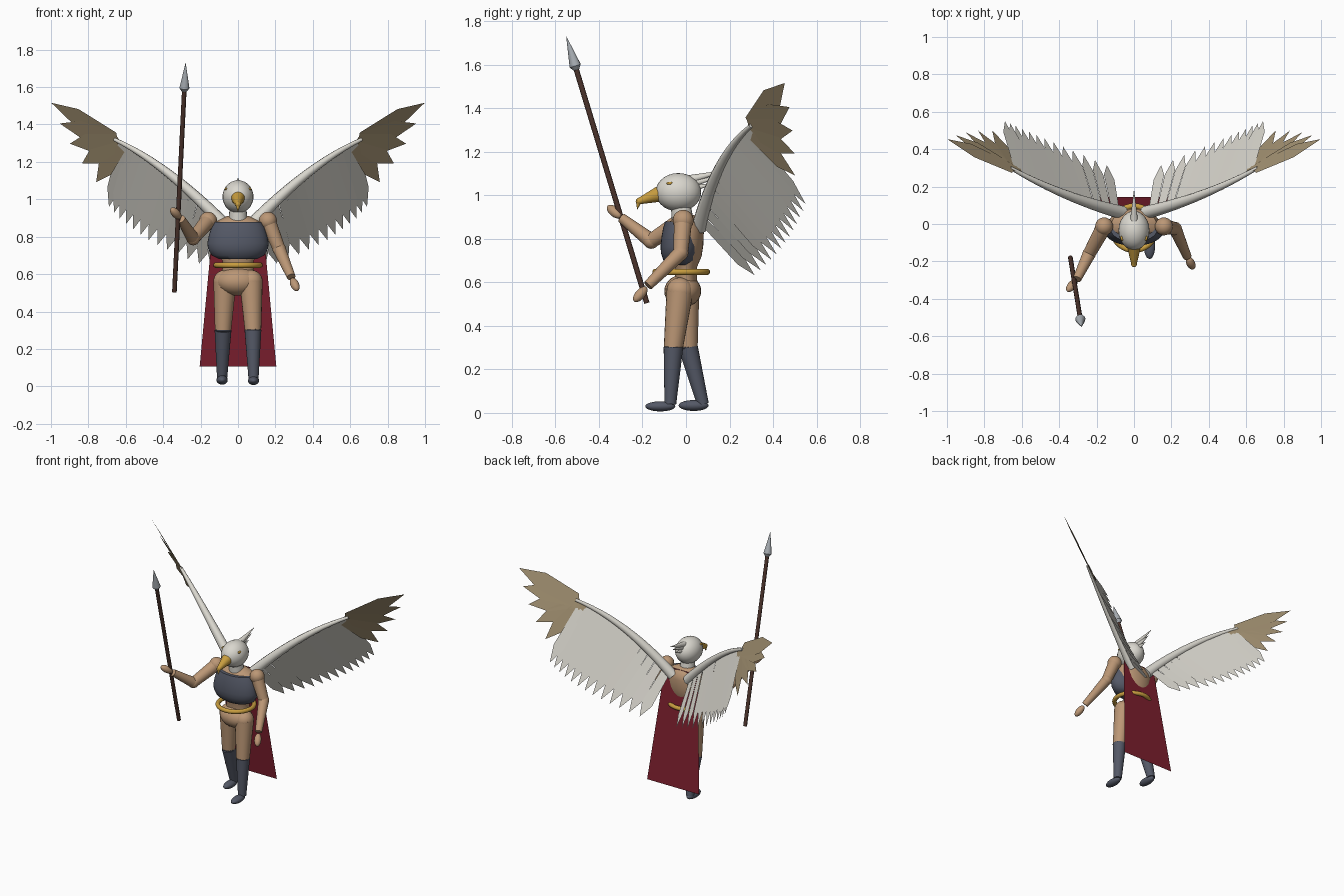
import bpy, bmesh, math
from mathutils import Vector, Matrix

cube = bpy.data.objects.get("Cube")
if cube:
    bpy.data.objects.remove(cube, do_unlink=True)


def material(name, r, g, b):
    m = bpy.data.materials.new(name)
    m.use_nodes = True
    m.diffuse_color = (r, g, b, 1)
    m.node_tree.nodes["Principled BSDF"].inputs["Base Color"].default_value = (r, g, b, 1)
    return m


skin = material("tan skin", .50, .31, .18)
white = material("white feather", .70, .68, .62)
brown = material("brown feather", .36, .28, .165)
slate = material("slate armour", .09, .10, .135)
red = material("dark red cloth", .21, .014, .028)
gold = material("gold", .58, .34, .05)
wood = material("dark wood", .075, .035, .026)
steel = material("spear steel", .40, .43, .46)


def finish(name, bm, mat, smooth=True):
    mesh = bpy.data.meshes.new(name)
    if smooth:
        bmesh.ops.recalc_face_normals(bm, faces=bm.faces)
    bm.to_mesh(mesh)
    bm.free()
    ob = bpy.data.objects.new(name, mesh)
    bpy.context.collection.objects.link(ob)
    mesh.materials.append(mat)
    if smooth:
        bpy.ops.object.select_all(action='DESELECT')
        ob.select_set(True)
        bpy.context.view_layer.objects.active = ob
        bpy.ops.object.shade_smooth_by_angle(angle=math.radians(40))
    return ob


def aim(direction):
    return Vector(direction).to_track_quat('Z', 'Y').to_matrix().to_4x4()


def ball(name, mat, center, radii, direction=(0, 0, 1)):
    bm = bmesh.new()
    matrix = Matrix.Translation(center) @ aim(direction) @ Matrix.Diagonal((*radii, 1))
    bmesh.ops.create_uvsphere(bm, u_segments=24, v_segments=14, radius=1, matrix=matrix)
    return finish(name, bm, mat)


def rod(name, mat, a, b, ra, rb, sides=20):
    a, b = Vector(a), Vector(b)
    bm = bmesh.new()
    bmesh.ops.create_cone(bm, cap_ends=True, segments=sides, radius1=ra, radius2=rb,
                          depth=(b - a).length,
                          matrix=Matrix.Translation((a + b) / 2) @ aim(b - a))
    return finish(name, bm, mat)


def loft(name, mat, rings, depth, y, sides=32):
    """Stack of elliptical rings given as (half width, height)."""
    bm = bmesh.new()
    loops = []
    for r, z in rings:
        angles = [math.tau * i / sides for i in range(sides)]
        loops.append([bm.verts.new((r * math.cos(a), y + r * depth * math.sin(a), z)) for a in angles])
    for low, high in zip(loops, loops[1:]):
        for i in range(sides):
            j = (i + 1) % sides
            bm.faces.new((low[i], low[j], high[j], high[i]))
    bm.faces.new(loops[0][::-1])
    bm.faces.new(loops[-1])
    return finish(name, bm, mat)


def bezier(p0, p1, p2, t):
    return Vector(p0) * (1 - t) ** 2 + Vector(p1) * 2 * t * (1 - t) + Vector(p2) * t * t


# Torso, breastplate, hips and belt
loft("torso", skin, [(.085, .60), (.083, .67), (.118, .72), (.13, .77), (.135, .84),
                     (.12, .88), (.06, .91)], .61, 0)
loft("breastplate", slate, [(.10, .68), (.14, .70), (.16, .735), (.164, .765), (.155, .81),
                            (.142, .85), (.125, .88)], .55, -.027)
ball("hips", skin, (0, -.015, .56), (.118, .085, .075))
bm = bmesh.new()
ring = [(.118 + .015 * math.cos(math.tau * i / 10), .015 * math.sin(math.tau * i / 10)) for i in range(10)]
verts = [bm.verts.new((r, 0, z)) for r, z in ring]
edges = [bm.edges.new((verts[i], verts[i - 1])) for i in range(10)]
bmesh.ops.spin(bm, geom=verts + edges, axis=(0, 0, 1), cent=(0, 0, 0), angle=math.tau, steps=36,
               use_merge=True)
bmesh.ops.translate(bm, verts=bm.verts, vec=(0, -.022, .648))
finish("belt", bm, gold)

# Head, beak, eyes and crest
rod("neck", white, (0, -.015, .88), (0, -.025, .96), .05, .045)
ball("head", white, (0, -.035, 1.014), (.083, .105, .088))
rod("beak", gold, (0, -.125, 1.005), (0, -.218, .972), .036, .014)
ball("beak_bend", gold, (0, -.216, .973), (.015, .015, .015))
rod("beak_hook", gold, (0, -.216, .976), (0, -.224, .935), .015, .001)
for side, label in ((1, "left"), (-1, "right")):
    ball(label + "_eye", gold, (side * .064, -.075, 1.055), (.008, .015, .007))
for i, (y, z) in enumerate(((.18, 1.115), (.15, 1.085), (.12, 1.05))):
    rod(f"crest_feather_{i + 1}", white, (0, .01, 1.07 - .02 * i), (0, y, z), .022, .001, 12)

# Legs, boots and feet
for label, hip, knee, ankle, foot in (
        ("left", (.07, -.028, .56), (.08, -.058, .30), (.083, -.072, .04), (.083, -.118, .03)),
        ("right", (-.07, .0, .56), (-.08, .01, .30), (-.085, .078, .04), (-.085, .035, .034))):
    rod(label + "_thigh", skin, hip, knee, .062, .044)
    ball(label + "_hip_joint", skin, hip, (.062, .062, .062))
    rod(label + "_boot", slate, knee, ankle, .045, .027)
    ball(label + "_boot_top", slate, knee, (.045, .045, .012))
    ball(label + "_foot", slate, foot, (.03, .069, .023 if label == "left" else .025))

# Arms and hands
for label, shoulder, elbow, wrist, hand in (
        ("left", (.16, -.013, .885), (.22, -.025, .735), (.285, -.175, .585), (.303, -.21, .545)),
        ("right", (-.16, -.013, .885), (-.24, -.16, .79), (-.305, -.295, .895), (-.333, -.33, .925))):
    ball(label + "_shoulder", skin, shoulder, (.048, .048, .048))
    rod(label + "_upper_arm", skin, shoulder, elbow, .042, .034)
    ball(label + "_elbow", skin, elbow, (.036, .036, .036))
    rod(label + "_forearm", skin, elbow, wrist, .035, .023)
    ball(label + "_hand", skin, hand, (.023, .023, .045), Vector(hand) - Vector(wrist))

# Spear
butt, point = Vector((-.34, -.18, .505)), Vector((-.28, -.55, 1.73))
rod("spear_shaft", wood, butt, butt.lerp(point, .89), .0125, .0125, 12)
rod("spear_socket", steel, butt.lerp(point, .875), butt.lerp(point, .89), .014, .027, 12)
rod("spear_head", steel, butt.lerp(point, .89), point, .027, .0005, 12)

# Cape
bm = bmesh.new()
bm.faces.new([bm.verts.new(p) for p in ((.13, .05, .90), (-.13, .05, .90),
                                        (-.205, .145, .105), (.205, .145, .105))])
finish("cape", bm, red, False)

# Wings: tapered arm with a fan of flat feathers
wing_arm = ((.06, .06, .85), (.38, .14, 1.19), (.66, .30, 1.32))
normal = Vector((-.204, .230, .143)).normalized()


def feather(bm, root, tip, half, shoulder, layer):
    along = tip - root
    across = normal.cross(along).normalized() * half
    shift = normal * layer
    outline = (root - across * .8, root + along * shoulder - across, tip,
               root + along * shoulder + across, root + across * .8)
    bm.faces.new([bm.verts.new(p + shift) for p in outline])


def mirrored(bm, side):
    if side < 0:
        bmesh.ops.scale(bm, verts=bm.verts, vec=(-1, 1, 1))
        bmesh.ops.reverse_faces(bm, faces=bm.faces)


for side, label in ((1, "left"), (-1, "right")):
    # Inner feathers
    bm = bmesh.new()
    count = 13
    for i in range(count):
        t = i / (count - 1)
        root = bezier(*wing_arm, .06 + .86 * t)
        tip = bezier((.145, .315, .633), (.54, .485, .765), (.69, .55, .96), t)
        feather(bm, root, tip, .036, .74, .0006 * (i % 3))
    mirrored(bm, side)
    finish(label + "_inner_feathers", bm, white, False)

    # Outer feathers
    bm = bmesh.new()
    for i in range(5):
        t = i / 4
        root = bezier(*wing_arm, 1 - .07 * t)
        tip = bezier((1.0, .452, 1.515), (.92, .50, 1.29), (.76, .50, 1.09), t)
        feather(bm, root, tip, .058 - .012 * t, .60 + .06 * t, .0024 + .0006 * (i % 2))
    mirrored(bm, side)
    finish(label + "_outer_feathers", bm, brown, False)

    # Wing arm
    curve = bpy.data.curves.new(label + "_wing_arm", 'CURVE')
    curve.dimensions = '3D'
    curve.bevel_depth = 1
    curve.bevel_resolution = 3
    curve.use_fill_caps = True
    spline = curve.splines.new('POLY')
    spline.points.add(12)
    for i, p in enumerate(spline.points):
        x, y, z = bezier(*wing_arm, i / 12)
        p.co = (side * x, y, z, 1)
        p.radius = .036 - .026 * i / 12
    spline.use_smooth = True
    curve.materials.append(white)
    bpy.context.collection.objects.link(bpy.data.objects.new(label + "_wing_arm", curve))
